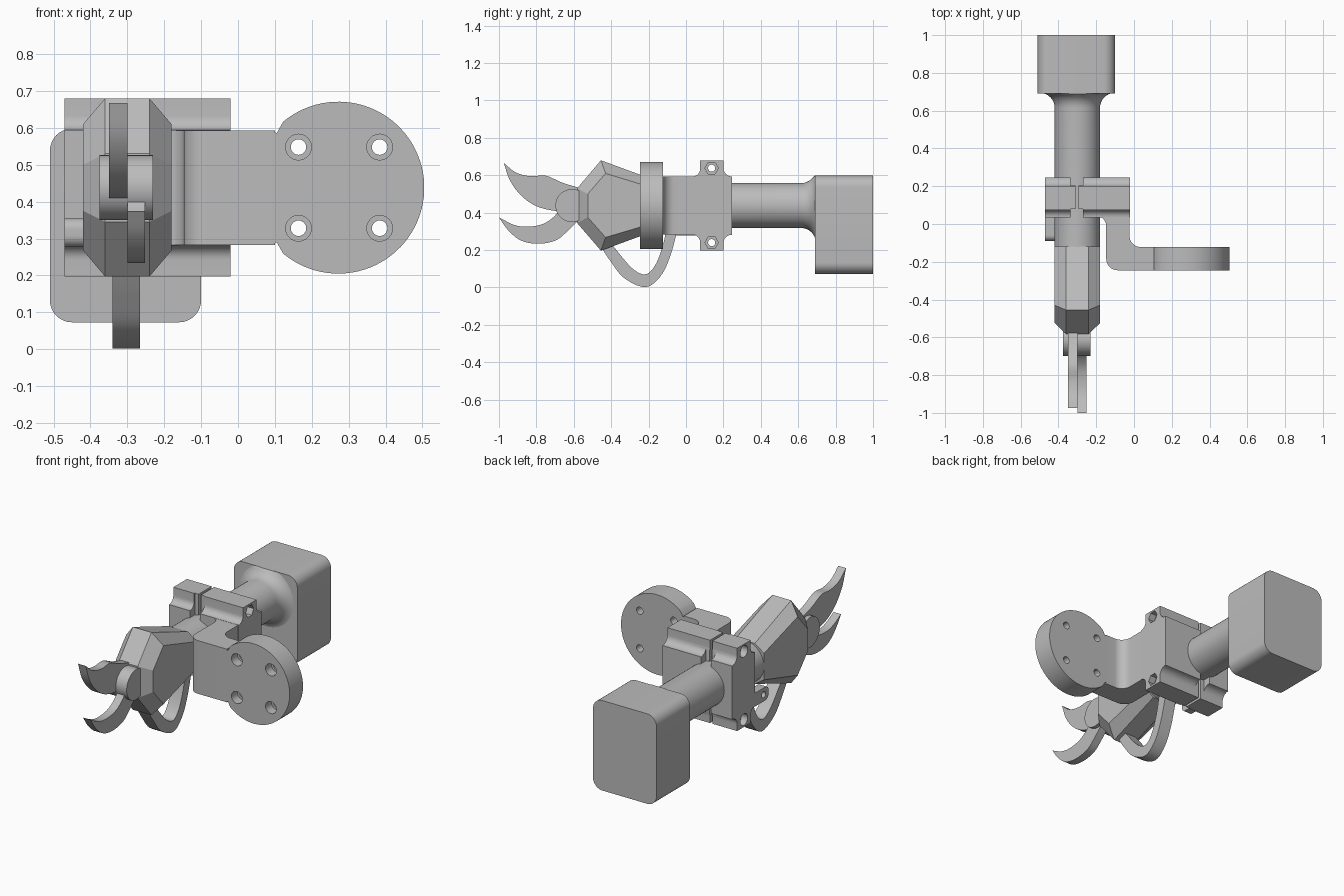
import bpy, bmesh, math
from mathutils import Vector

if "Cube" in bpy.data.objects:
    bpy.data.objects.remove(bpy.data.objects["Cube"], do_unlink=True)

grey = bpy.data.materials.new("plain grey")
grey.use_nodes = True
grey.diffuse_color = (0.5, 0.5, 0.5, 1)
grey.node_tree.nodes["Principled BSDF"].inputs["Base Color"].default_value = (0.5, 0.5, 0.5, 1)

CX, CZ = -0.30, 0.438          # axis of the shaft


def place(axis, u, v, t):
    return {"x": (t, u, v), "y": (u, t, v), "z": (u, v, t)}[axis]


def loft(name, axis, layers):
    """Join equal outlines, given as (position, points), into a closed solid."""
    bm = bmesh.new()
    rings = [[bm.verts.new(place(axis, p[0], p[1], t)) for p in pts] for t, pts in layers]
    for a, b in zip(rings, rings[1:]):
        for i in range(len(a)):
            j = (i + 1) % len(a)
            bm.faces.new((a[i], a[j], b[j], b[i]))
    bm.faces.new(rings[0])
    bm.faces.new(rings[-1])
    bmesh.ops.recalc_face_normals(bm, faces=bm.faces)
    mesh = bpy.data.meshes.new(name)
    bm.to_mesh(mesh)
    bm.free()
    mesh.materials.append(grey)
    ob = bpy.data.objects.new(name, mesh)
    bpy.context.collection.objects.link(ob)
    return ob


def prism(name, axis, pts, a, b):
    return loft(name, axis, [(a, pts), (b, pts)])


def circle(u, v, r, n=48, start=0.0, end=2 * math.pi):
    full = end - start > 6.28
    steps = n if full else n - 1
    return [(u + r * math.cos(start + (end - start) * i / steps),
             v + r * math.sin(start + (end - start) * i / steps)) for i in range(n)]


def rect(u0, u1, v0, v1, r=0.0):
    return rounded([(u0, v0, r), (u1, v0, r), (u1, v1, r), (u0, v1, r)])


def rounded(corners, n=8):
    """Outline whose corners (u, v, radius) are filleted."""
    out = []
    for i, (u, v, r) in enumerate(corners):
        p = Vector((u, v))
        if r == 0:
            out.append(p)
            continue
        a = (Vector(corners[i - 1][:2]) - p).normalized()
        b = (Vector(corners[(i + 1) % len(corners)][:2]) - p).normalized()
        for k in range(n + 1):
            t = math.pi / 2 * k / n
            out.append(p + r * (a + b - b * math.cos(t) - a * math.sin(t)))
    return out


def spline(pts, n=5):
    """Smooth open curve through the points."""
    p = [Vector(q) for q in pts]
    p = [2 * p[0] - p[1]] + p + [2 * p[-1] - p[-2]]
    out = []
    for a, b, c, d in zip(p, p[1:], p[2:], p[3:]):
        for k in range(n):
            t = k / n
            out.append(0.5 * (2 * b + (c - a) * t + (2 * a - 5 * b + 4 * c - d) * t * t
                              + (3 * b - a - 3 * c + d) * t ** 3))
    return out + [p[-2]]


def cut(ob, cutters):
    for c in cutters:
        c.hide_render = True
        mod = ob.modifiers.new("cut", "BOOLEAN")
        mod.operation, mod.solver, mod.object = "DIFFERENCE", "EXACT", c
        bpy.context.view_layer.objects.active = ob
        bpy.ops.object.modifier_apply(modifier=mod.name)
        bpy.data.objects.remove(c, do_unlink=True)


parts = []

# Handle block and shaft, with a flare where they meet
parts.append(prism("handle_block", "y", rect(-0.51, -0.10, 0.073, 0.598, 0.06), 0.69, 1.0))
profile = [(-0.14, 0.12), (0.615, 0.12)]
for k in range(1, 9):
    t = math.pi / 2 * k / 8
    profile.append((0.615 + 0.078 * math.sin(t), 0.12 + 0.075 * (1 - math.cos(t))))
parts.append(loft("shaft", "y", [(y, [(u, min(v, 0.598)) for u, v in circle(CX, CZ, r)])
                                 for y, r in profile]))

# Faceted head
outer = [(-0.12, 0.557), (-0.455, 0.68), (-0.582, 0.53), (-0.582, 0.345), (-0.455, 0.197), (-0.12, 0.32)]
inner = [(-0.12, 0.515), (-0.43, 0.61), (-0.525, 0.50), (-0.525, 0.375), (-0.43, 0.268), (-0.12, 0.36)]
parts.append(loft("head", "x", [(-0.42, inner), (-0.36, outer), (-0.24, outer), (-0.18, inner)]))

# Pivot and the two curved blades
parts.append(prism("pivot", "x", circle(-0.61, 0.438, 0.088), -0.375, -0.23))
upper = spline([(-0.56, 0.53), (-0.66, 0.56), (-0.75, 0.598), (-0.83, 0.595), (-0.91, 0.615), (-0.975, 0.667)]) \
    + spline([(-0.975, 0.667), (-0.94, 0.57), (-0.88, 0.49), (-0.80, 0.435), (-0.70, 0.41), (-0.60, 0.41)])[1:]
lower = spline([(-0.60, 0.46), (-0.66, 0.43), (-0.71, 0.375), (-0.77, 0.338), (-0.85, 0.325), (-0.92, 0.335), (-1.0, 0.375)]) \
    + spline([(-1.0, 0.375), (-0.95, 0.305), (-0.88, 0.25), (-0.79, 0.234), (-0.70, 0.25), (-0.64, 0.295), (-0.575, 0.36)])[1:]
parts.append(prism("upper_blade", "x", upper, -0.35, -0.30))
parts.append(prism("lower_blade", "x", lower, -0.30, -0.252))

# Curved trigger strap under the head
strap = spline([(-0.46, 0.225), (-0.40, 0.135), (-0.33, 0.05), (-0.22, 0.002), (-0.14, 0.055), (-0.085, 0.165), (-0.04, 0.33)]) \
    + spline([(-0.10, 0.34), (-0.125, 0.22), (-0.167, 0.115), (-0.22, 0.07), (-0.29, 0.105), (-0.38, 0.21), (-0.41, 0.25)])
parts.append(prism("trigger", "x", strap, -0.34, -0.265))

# Split clamp: two jaws with filleted ears at top and bottom
f = 0.045
jaw = rounded([(0.035, 0.282, 0), (0.075, 0.282, 0.039), (0.075, 0.197, 0), (0.20, 0.197, 0),
               (0.20, 0.282, f * 0.99), (0.247, 0.282, 0), (0.247, 0.594, 0), (0.20, 0.594, f * 0.99),
               (0.20, 0.68, 0), (0.075, 0.68, 0), (0.075, 0.594, 0.039), (0.035, 0.594, 0)])
for name, x0, x1 in (("right_jaw", -0.47, -0.31), ("left_jaw", -0.295, -0.02)):
    ob = prism(name, "x", jaw, x0, x1)
    tools = [prism("groove", "z", rect(-0.335, -0.27, y, y + 0.1), 0.1, 0.8) for y in (-0.02, 0.203)]
    for z in (0.24, 0.638):
        tools.append(prism("bolt_hole", "x", circle(0.137, z, 0.019, 24), -0.6, 0.1))
        tools.append(prism("head_recess", "x", circle(0.137, z, 0.034, 24), -0.6, -0.43))
        tools.append(prism("nut_recess", "x", circle(0.137, z, 0.036, 6), -0.06, 0.1))
    cut(ob, tools)
    parts.append(ob)

# Small drilled tab on the right jaw
tab = prism("tab", "x", rounded([(-0.09, 0.277, 0.03), (0.06, 0.277, 0), (0.06, 0.355, 0), (-0.09, 0.355, 0.03)]),
            -0.47, -0.42)
cut(tab, [prism("tab_hole", "x", circle(-0.045, 0.316, 0.018, 24), -0.6, -0.3)])
parts.append(tab)

# Bent arm reaching to the mounting disc
arm = rounded([(-0.20, 0.04, 0), (-0.147, 0.04, 0.05), (-0.147, -0.245, 0.06), (0.10, -0.245, 0),
               (0.10, -0.122, 0), (-0.024, -0.122, 0.06), (-0.024, 0.06, 0), (-0.20, 0.06, 0)])
parts.append(prism("arm", "z", arm, 0.283, 0.593))

# Mounting disc with four counterbored holes
a = math.radians(130)
outline = [(0.085, 0.283), (0.105, 0.29)] + circle(0.272, CZ, 0.233, 64, -a, a) + [(0.105, 0.586), (0.085, 0.593)]
disc = prism("mounting_disc", "y", outline, -0.245, -0.122)
tools = []
for x in (0.164, 0.384):
    for z in (0.328, 0.548):
        tools.append(prism("screw_hole", "y", circle(x, z, 0.021, 24), -0.4, 0.0))
        tools.append(prism("screw_recess", "y", circle(x, z, 0.035, 24), -0.4, -0.19))
cut(disc, tools)
parts.append(disc)

# Smooth curved faces, keeping edges sharp
bpy.ops.object.select_all(action="DESELECT")
for ob in parts:
    ob.select_set(True)
bpy.context.view_layer.objects.active = parts[0]
bpy.ops.object.shade_smooth_by_angle(angle=math.radians(25))
